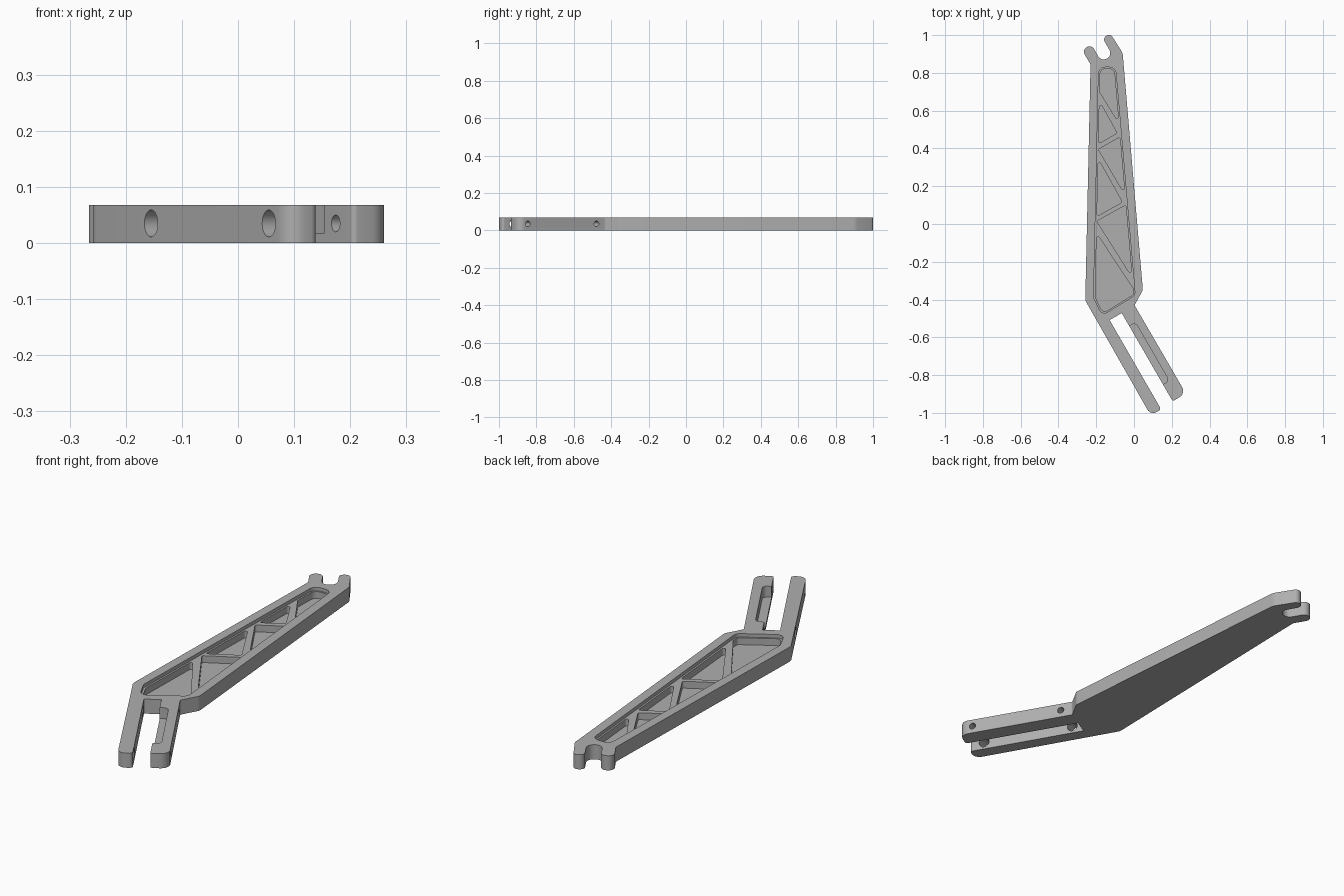
import bpy, bmesh, math
from mathutils import Vector, Matrix

if "Cube" in bpy.data.objects:
    bpy.data.objects.remove(bpy.data.objects["Cube"])

H = 0.068            # plate thickness
RIB, FLOOR = 0.052, 0.02
C, S = math.cos(math.pi / 6), 0.5

mat = bpy.data.materials.new("machined grey")
mat.diffuse_color = (0.43, 0.43, 0.43, 1)
mat.use_nodes = True
mat.node_tree.nodes["Principled BSDF"].inputs["Base Color"].default_value = mat.diffuse_color


def tilt(n, s, r=0.0):
    """Point in the 30 degree frame shared by the hook and the fork arms."""
    return (C * n - S * s, S * n + C * s, r)


def rounded(pts):
    """Closed outline with a corner radius for each point."""
    out = []
    for i, (x, y, r) in enumerate(pts):
        p = Vector((x, y))
        a = (Vector(pts[i - 1][:2]) - p).normalized()
        b = (Vector(pts[(i + 1) % len(pts)][:2]) - p).normalized()
        if r <= 0:
            out.append(p)
            continue
        half = a.angle(b) / 2
        centre = p + (a + b).normalized() * r / math.sin(half)
        d = r / math.tan(half)
        v0, v1 = p + a * d - centre, p + b * d - centre
        sweep = math.atan2(v0.x * v1.y - v0.y * v1.x, v0.dot(v1))
        steps = max(2, math.ceil(abs(sweep) / math.radians(12)))
        out += [centre + Matrix.Rotation(sweep * k / steps, 2) @ v0
                for k in range(steps + 1)]
    return out


def prism(name, pts, z0, z1):
    bm = bmesh.new()
    face = bm.faces.new([bm.verts.new((p.x, p.y, z0)) for p in rounded(pts)])
    top = bmesh.ops.extrude_face_region(bm, geom=[face])["geom"]
    bmesh.ops.translate(bm, vec=(0, 0, z1 - z0),
                        verts=[v for v in top if isinstance(v, bmesh.types.BMVert)])
    bmesh.ops.recalc_face_normals(bm, faces=bm.faces)
    return finish(name, bm)


def finish(name, bm):
    me = bpy.data.meshes.new(name)
    bm.to_mesh(me)
    bm.free()
    me.materials.append(mat)
    ob = bpy.data.objects.new(name, me)
    bpy.context.collection.objects.link(ob)
    return ob


def bore(n0, n1, s, r):
    """Cylinder running across a fork arm."""
    bm = bmesh.new()
    mid = tilt((n0 + n1) / 2, s)
    m = (Matrix.Translation((mid[0], mid[1], 0.035))
         @ Matrix.Rotation(math.pi / 6, 4, 'Z') @ Matrix.Rotation(math.pi / 2, 4, 'Y'))
    bmesh.ops.create_cone(bm, cap_ends=True, segments=32, radius1=r, radius2=r,
                          depth=n1 - n0, matrix=m)
    return finish("bore_cutter", bm)


def cut(body, cutter):
    mod = body.modifiers.new("cut", 'BOOLEAN')
    mod.operation, mod.solver, mod.object = 'DIFFERENCE', 'EXACT', cutter
    bpy.context.view_layer.objects.active = body
    bpy.ops.object.modifier_apply(modifier=mod.name)
    bpy.data.objects.remove(cutter)


# Whole arm outline: side, fork arms, other side, hook
arm = prism("bracket_arm", [
    (-0.23, 0.845, 0.03), (-0.258, -0.405, 0.04),
    tilt(-0.43, -0.922, 0.035), tilt(-0.366, -0.922, 0.015),
    tilt(-0.366, -0.376), tilt(-0.292, -0.376),
    tilt(-0.292, -0.915, 0.01), tilt(-0.211, -0.915, 0.04),
    (0.003, -0.43, 0.01), (0.047, -0.35, 0.03),
    (-0.06, 0.905, 0.05),
    tilt(0.396, 0.936, 0.023), tilt(0.348, 0.936, 0.023),
    tilt(0.348, 0.83, 0.0335), tilt(0.28, 0.83, 0.0335),
    tilt(0.28, 0.936, 0.027), tilt(0.222, 0.936, 0.027),
], 0, H)

# Long pocket down to the rib tops
cut(arm, prism("pocket_cutter", [
    (-0.187, 0.83, 0.035), (-0.214, -0.39, 0.04), (-0.168, -0.484, 0.03),
    (0.006, -0.377, 0.03), (-0.098, 0.83, 0.035)], RIB, 0.1))


# Deeper cells that leave the zigzag ribs standing
def left(y, t=0.0, r=0.008):
    return (-0.197 + 0.0214 * y + t, y, r)


def right(y, r=0.008):
    return (-0.0347 - 0.086 * y, y, r)


cells = [
    [left(0.822, 0, 0.03), left(0.70), right(0.535), right(0.822, 0.03)],
    [left(0.65), left(0.425), left(0.481, 0.097)],
    [left(0.395), right(0.155), right(0.46)],
    [left(0.345), left(0.04), left(0.116, 0.132)],
    [left(0.015), right(-0.28), right(0.10)],
    [left(-0.05), left(-0.385, 0, 0.035), (-0.165, -0.473, 0.025),
     (-0.003, -0.373, 0.015), right(-0.34)],
]
for pts in cells:
    cut(arm, prism("cell_cutter", pts, FLOOR, 0.1))

# Side recess in the inner face of one fork arm
cut(arm, prism("recess_cutter", [
    tilt(-0.32, -0.456), tilt(-0.254, -0.456, 0.02),
    tilt(-0.254, -0.812, 0.02), tilt(-0.32, -0.812)], 0.017, 0.1))

# Cross bores through both fork arms, wider on one side
for s in (-0.43, -0.854):
    cut(arm, bore(-0.5, -0.33, s, 0.024))
    cut(arm, bore(-0.33, -0.15, s, 0.015))

bpy.ops.object.select_all(action='DESELECT')
arm.select_set(True)
bpy.context.view_layer.objects.active = arm
bpy.ops.object.shade_smooth_by_angle(angle=math.radians(30))
